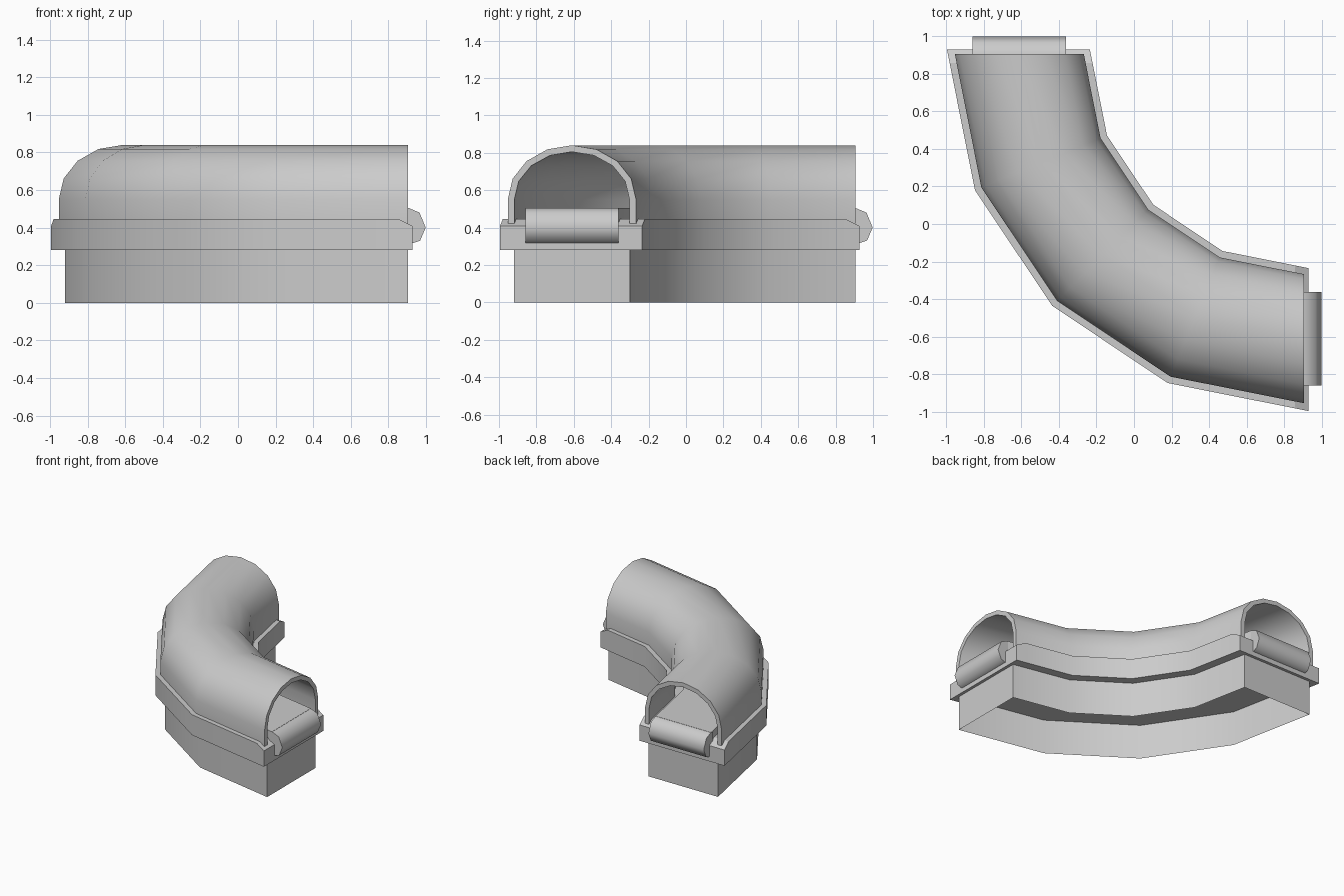
import bpy, bmesh, math
from mathutils import Vector

if "Cube" in bpy.data.objects:
    bpy.data.objects.remove(bpy.data.objects["Cube"])

C = 0.905      # bend centre (x = y) and plane of both tube ends
R = 1.515      # centreline radius
STEP = math.radians(22.5)


def finish(name, bm, angle):
    bmesh.ops.recalc_face_normals(bm, faces=bm.faces)
    me = bpy.data.meshes.new(name)
    bm.to_mesh(me)
    bm.free()
    ob = bpy.data.objects.new(name, me)
    bpy.context.scene.collection.objects.link(ob)
    bpy.ops.object.select_all(action='DESELECT')
    ob.select_set(True)
    bpy.context.view_layer.objects.active = ob
    bpy.ops.object.shade_smooth_by_angle(angle=math.radians(angle))
    return ob


def path_point(off, k, s):
    """Point at lateral offset off, bend station k (0-4), s inward from an end."""
    r = R + off

    def at(i):
        return Vector((C - r * math.cos(i * STEP), C - r * math.sin(i * STEP)))
    if s == 0:
        return at(k)
    t = s / (r * math.sin(STEP))
    return at(k).lerp(at(1 if k == 0 else 3), t)


def sweep(name, sections, angle=25, skip=(), caps=True):
    """Loft closed (offset, z) profiles; sections = [(station, inset, profile)]."""
    bm = bmesh.new()
    rings = []
    for k, s, prof in sections:
        rings.append([bm.verts.new((*path_point(o, k, s), z)) for o, z in prof])
    n = len(rings[0])
    for a, b in zip(rings, rings[1:]):
        for i in range(n):
            if i not in skip:
                j = (i + 1) % n
                bm.faces.new((a[i], a[j], b[j], b[i]))
    if caps:
        bm.faces.new(rings[0])
        bm.faces.new(rings[-1])
    return finish(name, bm, angle)


def box(hw, z0, z1):
    return [(-hw, z0), (hw, z0), (hw, z1), (-hw, z1)]


def plain(prof):
    return [(k, 0, prof) for k in range(5)]


# Base skirt, open underneath
sweep("base_skirt", plain(box(0.31, 0, 0.28)), skip=(0,))

# Wide rim with sloped ends
low, high = box(0.38, 0.28, 0.408), box(0.38, 0.28, 0.445)
sweep("rim", [(0, -0.023, low), (0, 0.05, high)]
      + [(k, 0, high) for k in (1, 2, 3)]
      + [(4, 0.05, high), (4, -0.023, low)])


# Hollow arched cover
def arch(hw, top):
    arc = [(hw * math.cos(i * math.pi / 8), 0.55 + (top - 0.55) * math.sin(i * math.pi / 8))
           for i in range(9)]
    return [(hw, 0.422)] + arc + [(-hw, 0.422)]


sweep("arched_cover", plain(arch(0.343, 0.84) + arch(0.308, 0.805)[::-1]), angle=35)

# Belt running through the tunnel
sweep("belt", plain(box(0.248, 0.43, 0.505)))

# Rounded belt nose at each end
nose = [(0.88, 0.505), (0.91, 0.503), (0.965, 0.48), (0.998, 0.40),
        (0.968, 0.33), (0.915, 0.313), (0.88, 0.313)]
for name, swap in (("belt_nose_right", False), ("belt_nose_back", True)):
    bm = bmesh.new()
    rings = []
    for w in (C - R - 0.248, C - R + 0.248):
        rings.append([bm.verts.new((w, d, z) if swap else (d, w, z)) for d, z in nose])
    for i in range(len(nose)):
        j = (i + 1) % len(nose)
        bm.faces.new((rings[0][i], rings[0][j], rings[1][j], rings[1][i]))
    for ring in rings:
        bm.faces.new(ring)
    finish(name, bm, 60)
